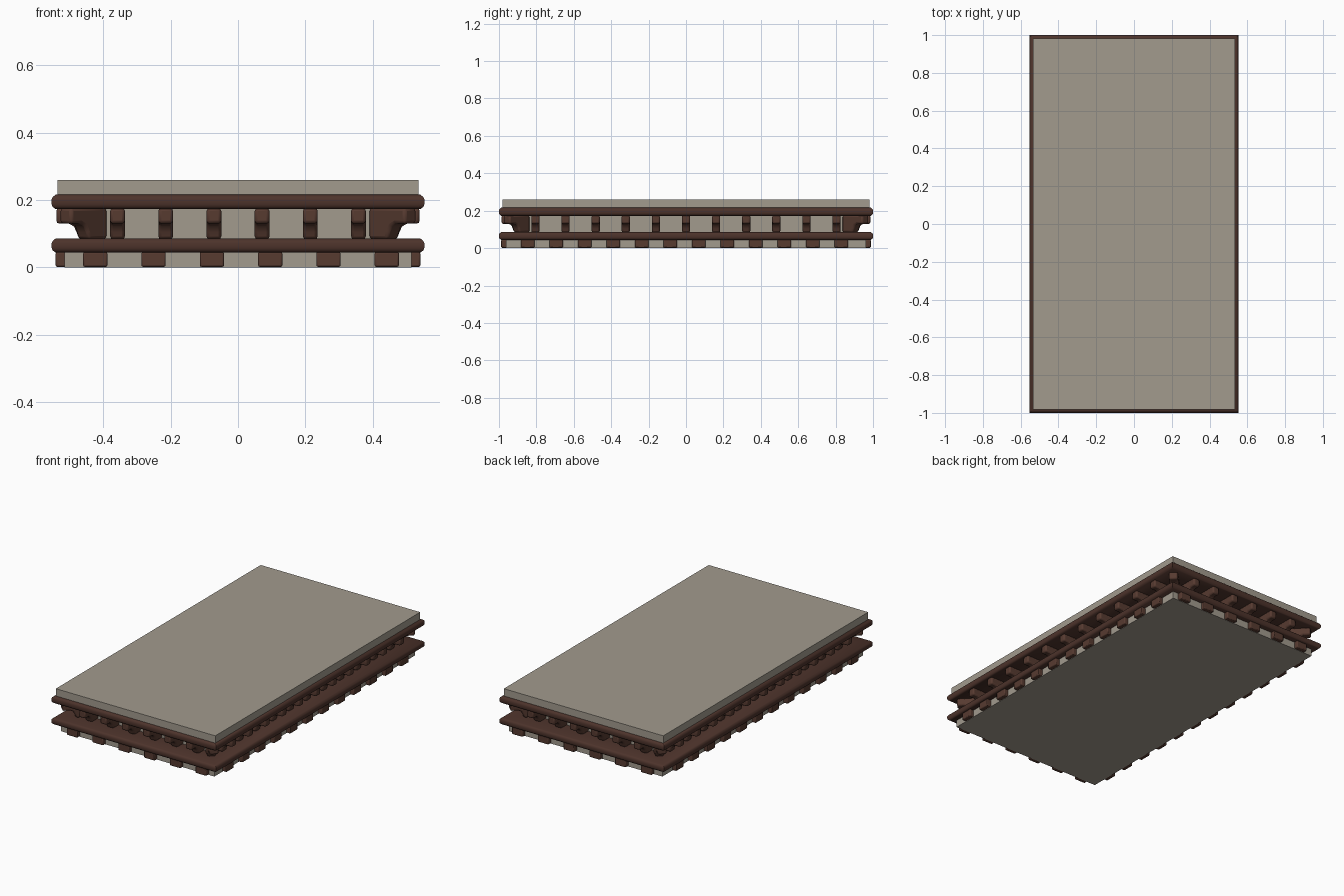
import bpy, bmesh, math
from mathutils import Matrix, Vector

if "Cube" in bpy.data.objects:
    bpy.data.objects.remove(bpy.data.objects["Cube"])


def mat(name, c):
    m = bpy.data.materials.new(name)
    m.diffuse_color = (*c, 1)
    m.use_nodes = True
    m.node_tree.nodes["Principled BSDF"].inputs["Base Color"].default_value = m.diffuse_color
    return m


STONE = mat("warm grey plaster", (0.36, 0.325, 0.27))
BEAM = mat("dark brown beam", (0.074, 0.033, 0.024))
WOOD = mat("brown bracket wood", (0.095, 0.043, 0.03))


def finish(bm, name, m, bevel=0, segs=2):
    bmesh.ops.recalc_face_normals(bm, faces=bm.faces)
    me = bpy.data.meshes.new(name)
    bm.to_mesh(me)
    bm.free()
    me.materials.append(m)
    ob = bpy.data.objects.new(name, me)
    bpy.context.collection.objects.link(ob)
    if bevel:
        b = ob.modifiers.new("bevel", 'BEVEL')
        b.width, b.segments, b.limit_method = bevel, segs, 'ANGLE'
        b.angle_limit = math.radians(40)
    bpy.ops.object.select_all(action='DESELECT')
    ob.select_set(True)
    bpy.context.view_layer.objects.active = ob
    bpy.ops.object.shade_smooth_by_angle(angle=math.radians(40))
    return ob


HX, HY = 0.553, 1.0   # outer half size; everything is inset from it


def rect(bm, inset, z):
    x, y = HX - inset, HY - inset
    return [bm.verts.new(p) for p in ((-x, -y, z), (x, -y, z), (x, y, z), (-x, y, z))]


def loft(bm, profile, closed):
    rings = [rect(bm, *p) for p in profile]
    pairs = list(zip(rings, rings[1:])) + ([(rings[-1], rings[0])] if closed else [])
    for a, b in pairs:
        for i in range(4):
            j = (i + 1) % 4
            bm.faces.new((a[i], a[j], b[j], b[i]))
    if not closed:
        bm.faces.new(rings[0])
        bm.faces.new(rings[-1])


# stepped plaster core: base, recessed neck, top slab
bm = bmesh.new()
loft(bm, [(0.038, 0), (0.038, 0.05), (0.136, 0.05), (0.136, 0.2),
          (0.018, 0.2), (0.018, 0.26)], False)
finish(bm, "plaster_core", STONE)

# two rounded beam frames
for name, z0, z1 in (("lower_frame", 0.044, 0.086), ("upper_frame", 0.173, 0.216)):
    bm = bmesh.new()
    loft(bm, [(0.14, z0), (0.012, z0), (0.003, z0 + 0.007), (0, z0 + 0.014),
              (0, z1 - 0.014), (0.003, z1 - 0.007), (0.012, z1), (0.14, z1)], True)
    finish(bm, name, BEAM)


def prism(bm, profile, width, place):
    # profile is (outward, z), extruded sideways then placed
    sides = [[bm.verts.new(place @ Vector((s * width / 2, -o, z))) for o, z in profile]
             for s in (-1, 1)]
    bm.faces.new(sides[0])
    bm.faces.new(sides[1])
    n = len(profile)
    for i in range(n):
        j = (i + 1) % n
        bm.faces.new((sides[0][i], sides[0][j], sides[1][j], sides[1][i]))


def place(side, t, inset):
    # 0 front, 1 right, 2 back, 3 left; t runs along the global axis
    if side % 2 == 0:
        loc = (t, (HY - inset) * (side - 1), 0)
    else:
        loc = ((HX - inset) * (2 - side), t, 0)
    return Matrix.Translation(loc) @ Matrix.Rotation(side * math.pi / 2, 4, 'Z')


# curved brackets between the frames
NECK = 0.136
BRACKET = [(-0.01, 0.084), (0.055, 0.084), (0.062, 0.105), (0.07, 0.122),
           (0.085, 0.13), (0.122, 0.13), (0.122, 0.176), (-0.01, 0.176)]
bm = bmesh.new()
for side in range(4):
    n, step = ((6, 0.143), (11, 0.161))[side % 2]
    for i in range(n):
        prism(bm, BRACKET, 0.044, place(side, (i - (n - 1) / 2) * step, NECK))
# diagonal corner brackets
for sx, sy in ((-1, -1), (1, -1), (1, 1), (-1, 1)):
    rot = Matrix.Rotation(math.atan2(sy, sx) + math.pi / 2, 4, 'Z')
    loc = Matrix.Translation((sx * (HX - NECK - 0.004), sy * (HY - NECK - 0.004), 0))
    prism(bm, [(o * 1.15, z) for o, z in BRACKET], 0.05, loc @ rot)
finish(bm, "brackets", WOOD, 0.009)

# joist ends around the base
JOIST = [(-0.02, 0.002), (0.026, 0.002), (0.026, 0.046), (-0.02, 0.046)]
bm = bmesh.new()
for side in range(4):
    n, step, mid = ((6, 0.173, 0.009), (12, 0.1525, -0.008))[side % 2]
    for i in range(n):
        prism(bm, JOIST, 0.072, place(side, mid + (i - (n - 1) / 2) * step, 0.038))
finish(bm, "joist_ends", WOOD, 0.005)
